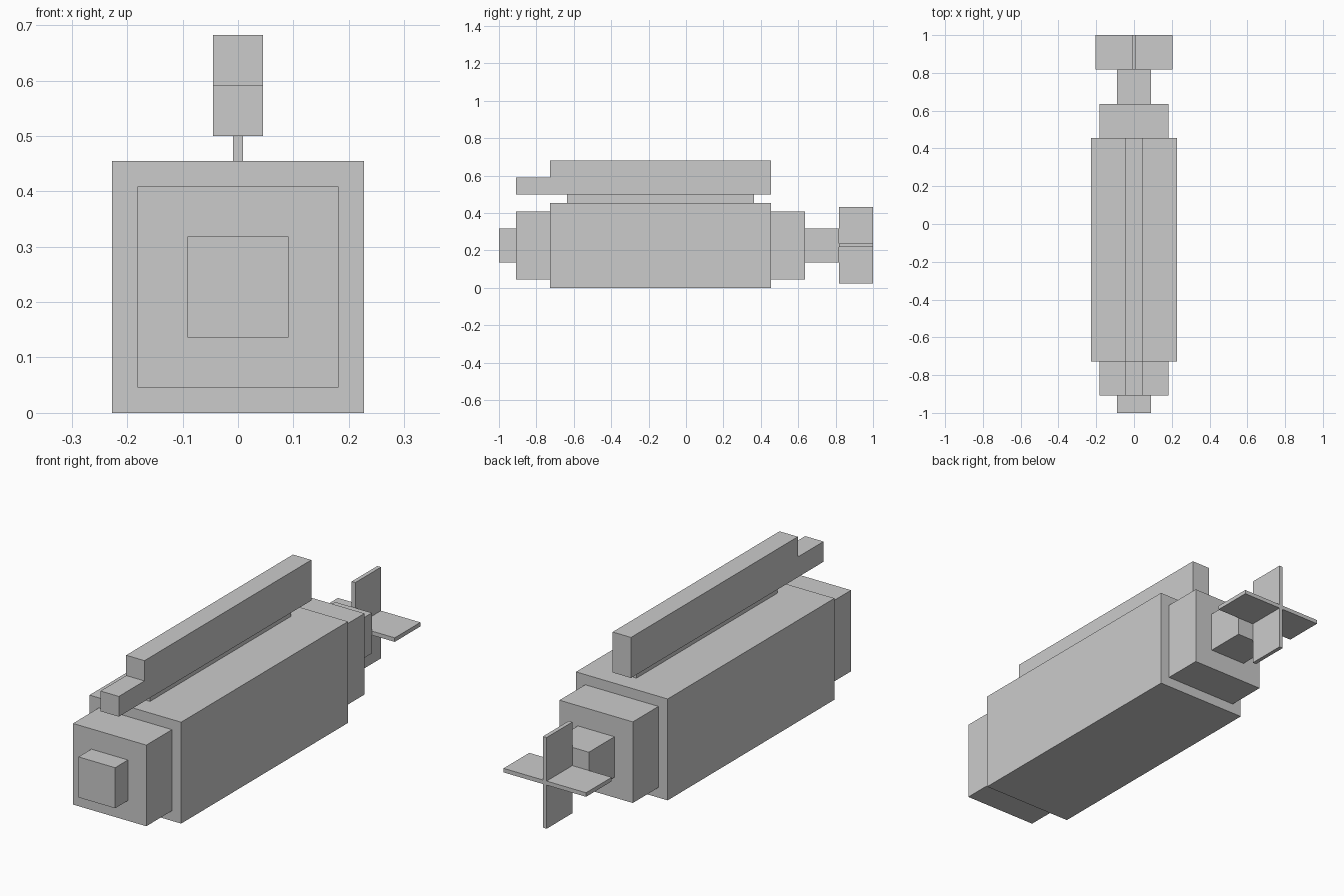
import bpy

if "Cube" in bpy.data.objects:
    bpy.data.objects.remove(bpy.data.objects["Cube"])

U = 1 / 22   # grid unit: the model is 44 units long
AXIS = 5     # height of the hull's centre line, in units


def box(name, width, y0, y1, z0, z1):
    """Box centred on x = 0, with y and z ranges given in grid units."""
    bpy.ops.mesh.primitive_cube_add(size=1, location=(0, (y0 + y1) / 2 * U, (z0 + z1) / 2 * U))
    ob = bpy.context.object
    ob.name = name
    ob.scale = (width * U, (y1 - y0) * U, (z1 - z0) * U)
    bpy.ops.object.transform_apply(location=False, rotation=False, scale=True)
    return ob


def axial(name, width, height, y0, y1):
    """Box centred on the hull's centre line."""
    return box(name, width, y0, y1, AXIS - height / 2, AXIS + height / 2)


# Stepped square hull, front to back
axial("nose", 4, 4, -22, -20)
axial("front_step", 8, 8, -20, -16)
axial("main_body", 10, 10, -16, 10)
axial("rear_step", 8, 8, 10, 14)
axial("tail", 4, 4, 14, 18)

# Crossed tail fins
axial("horizontal_fin", 9, 0.4, 18, 22)
axial("vertical_fin", 0.4, 9, 18, 22)

# Thin strut carrying the top rail with its low front end
box("rail_strut", 0.4, -14, 8, 10, 11)
box("top_rail", 2, -16, 10, 11, 15)
box("rail_front", 2, -20, -16, 11, 13)
